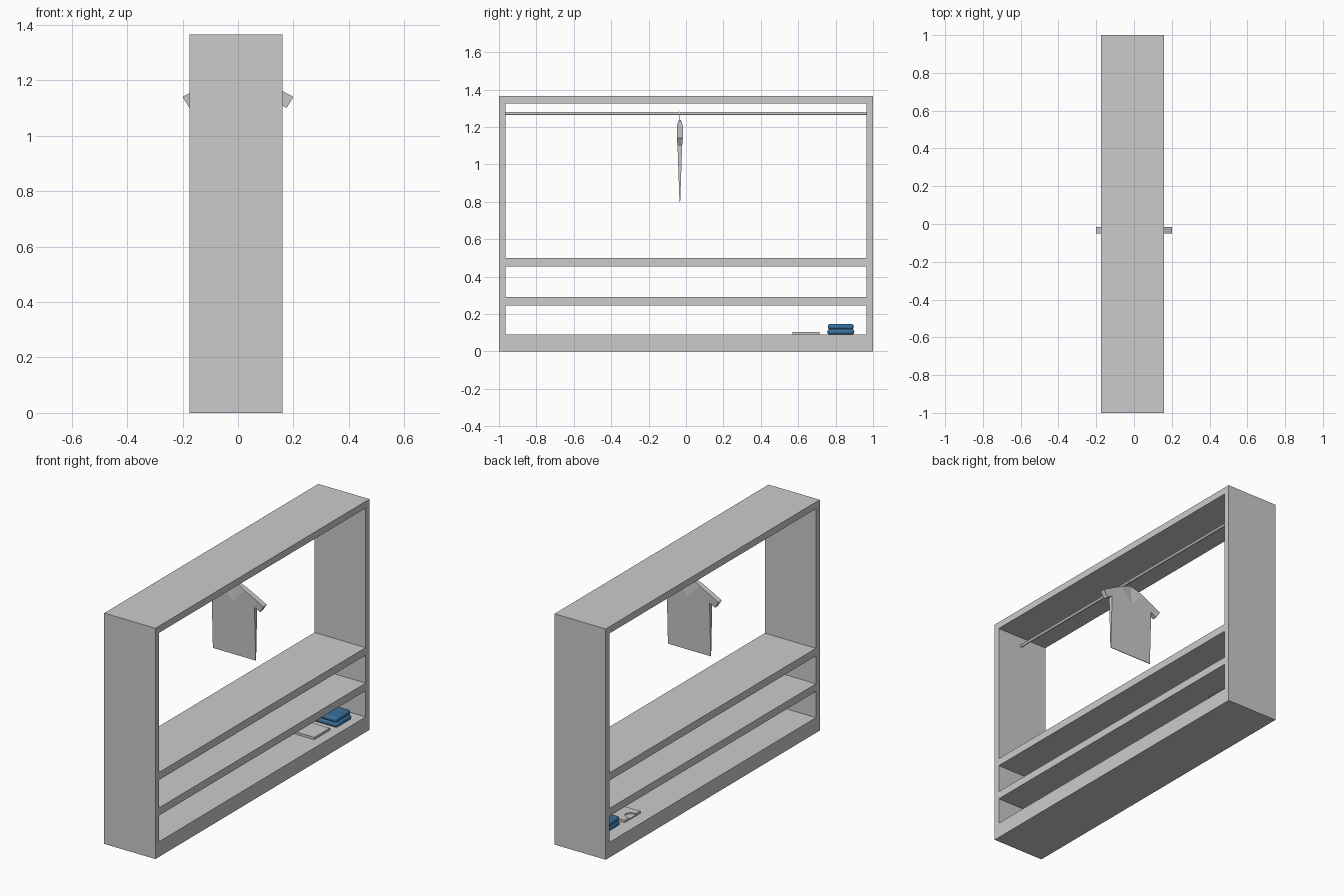
import bpy, bmesh, math
from mathutils import Vector

if "Cube" in bpy.data.objects:
    bpy.data.objects.remove(bpy.data.objects["Cube"])


def finish(bm, name, mat=None):
    bmesh.ops.remove_doubles(bm, verts=bm.verts, dist=1e-5)
    bmesh.ops.recalc_face_normals(bm, faces=bm.faces)
    me = bpy.data.meshes.new(name)
    bm.to_mesh(me)
    bm.free()
    ob = bpy.data.objects.new(name, me)
    bpy.context.collection.objects.link(ob)
    if mat:
        me.materials.append(mat)
    return ob


def extrude_faces(bm, vec):
    """Extrude every face in bm along vec into a closed solid."""
    res = bmesh.ops.extrude_face_region(bm, geom=bm.faces[:], use_keep_orig=True)
    verts = [g for g in res["geom"] if isinstance(g, bmesh.types.BMVert)]
    bmesh.ops.translate(bm, verts=verts, vec=vec)


def slab(name, outline, z0, z1):
    """Flat plate from an xy outline."""
    bm = bmesh.new()
    bm.faces.new([bm.verts.new((x, y, z0)) for x, y in outline])
    extrude_faces(bm, (0, 0, z1 - z0))
    return finish(bm, name)


# Open rack: one continuous frame with three see-through openings
X0, X1 = -0.175, 0.16
ys = [-1, -0.965, 0.965, 1]
zs = [0, 0.09, 0.245, 0.29, 0.455, 0.50, 1.325, 1.365]
bm = bmesh.new()
grid = [[bm.verts.new((X0, y, z)) for z in zs] for y in ys]
for i in range(len(ys) - 1):
    for j in range(len(zs) - 1):
        if i == 1 and j % 2 == 1:
            continue
        bm.faces.new((grid[i][j], grid[i + 1][j], grid[i + 1][j + 1], grid[i][j + 1]))
extrude_faces(bm, (X1 - X0, 0, 0))
finish(bm, "rack_frame")

# Hanging rail
bpy.ops.mesh.primitive_cylinder_add(vertices=24, radius=0.008, depth=1.93,
                                    location=(0, 0, 1.272), rotation=(math.pi / 2, 0, 0))
rail = bpy.context.object
rail.name = "hanging_rail"
bpy.ops.object.shade_smooth_by_angle()

# Hanging shirt: half outline mirrored, thickness follows height
SY = -0.033


def half_thick(z):
    keys = [(0.8, 0.002), (1.12, 0.013), (1.14, 0.016), (1.21, 0.016), (1.24, 0.004)]
    for (a, ta), (b, tb) in zip(keys, keys[1:]):
        if z <= b:
            return ta + (tb - ta) * max(0, z - a) / (b - a)
    return keys[-1][1]


pts = {"hem_mid": (0, 0.8), "hem": (0.14, 0.8), "mid_arm": (0, 1.12), "armpit": (0.14, 1.12),
       "cuff_low": (0.175, 1.1), "cuff": (0.2, 1.14), "shoulder": (0.15, 1.167),
       "slope": (0.075, 1.205), "neck": (0.035, 1.226), "top": (0, 1.237)}
patches = [("hem_mid", "hem", "armpit", "mid_arm"), ("armpit", "cuff_low", "cuff", "shoulder"),
           ("mid_arm", "armpit", "shoulder", "slope"), ("mid_arm", "slope", "neck", "top")]
bm = bmesh.new()
cache = {}


def shirt_vert(key, sx, sy):
    x, z = pts[key]
    k = (key, sx if x else 1, sy)
    if k not in cache:
        cache[k] = bm.verts.new((sx * x, SY + sy * half_thick(z), z))
    return cache[k]


for sx in (-1, 1):
    for sy in (-1, 1):
        for p in patches:
            bm.faces.new([shirt_vert(k, sx, sy) for k in p])
    rim = ["hem_mid", "hem", "armpit", "cuff_low", "cuff", "shoulder", "slope", "neck", "top"]
    for a, b in zip(rim, rim[1:]):
        bm.faces.new((shirt_vert(a, sx, -1), shirt_vert(b, sx, -1),
                      shirt_vert(b, sx, 1), shirt_vert(a, sx, 1)))
finish(bm, "hanging_shirt")

# Hanger hook: thin wire curling over the rail
cu = bpy.data.curves.new("hanger_hook", "CURVE")
cu.dimensions = "3D"
cu.bevel_depth = 0.0015
cu.bevel_resolution = 2
path = [(0, SY, 1.235), (0, SY, 1.255), (0.006, SY, 1.263)]
for i in range(9):
    a = math.radians(-30 + i * 26)
    path.append((0.0095 * math.cos(a), SY, 1.272 + 0.0095 * math.sin(a)))
sp = cu.splines.new("POLY")
sp.points.add(len(path) - 1)
for p, co in zip(sp.points, path):
    p.co = (*co, 1)
bpy.context.collection.objects.link(bpy.data.objects.new("hanger_hook", cu))

# Folded shirt lying on the bottom board: lower layer, and upper layer with neck notch
ya, yb, ym = 0.57, 0.715, 0.6425
slab("folded_shirt_lower", [(-0.10, ya), (0.10, ya), (0.10, yb), (-0.10, yb)], 0.09, 0.096)
notch = [(-0.10 + 0.045 * math.sin(t), ym + 0.035 * math.cos(t))
         for t in [math.pi * i / 8 for i in range(9)]]
slab("folded_shirt_upper", [(-0.10, ya), (0.10, ya), (0.10, yb), (-0.10, yb)] + notch,
     0.096, 0.104)

# Folded trousers: soft rounded layers, upper ones slightly drawn in
blue = bpy.data.materials.new("blue_cloth")
blue.diffuse_color = (0.04, 0.16, 0.32, 1)
blue.use_nodes = True
blue.node_tree.nodes["Principled BSDF"].inputs["Base Color"].default_value = blue.diffuse_color
layers = [(0.090, 0.119, 0.755, 0.900, 0.118), (0.117, 0.147, 0.758, 0.897, 0.112)]
for n, (z0, z1, y0, y1, xf) in enumerate(layers):
    bm = bmesh.new()
    bmesh.ops.create_cube(bm, size=1)
    size = Vector((xf + 0.10, y1 - y0, z1 - z0))
    mid = Vector(((xf - 0.10) / 2, (y0 + y1) / 2, (z0 + z1) / 2))
    for v in bm.verts:
        v.co = Vector(a * b for a, b in zip(v.co, size)) + mid
    ob = finish(bm, f"folded_trousers_layer_{n + 1}", blue)
    bev = ob.modifiers.new("round", "BEVEL")
    bev.width = 0.0135
    bev.segments = 4
    bpy.context.view_layer.objects.active = ob
    bpy.ops.object.select_all(action="DESELECT")
    ob.select_set(True)
    bpy.ops.object.shade_smooth_by_angle(angle=math.radians(40))
